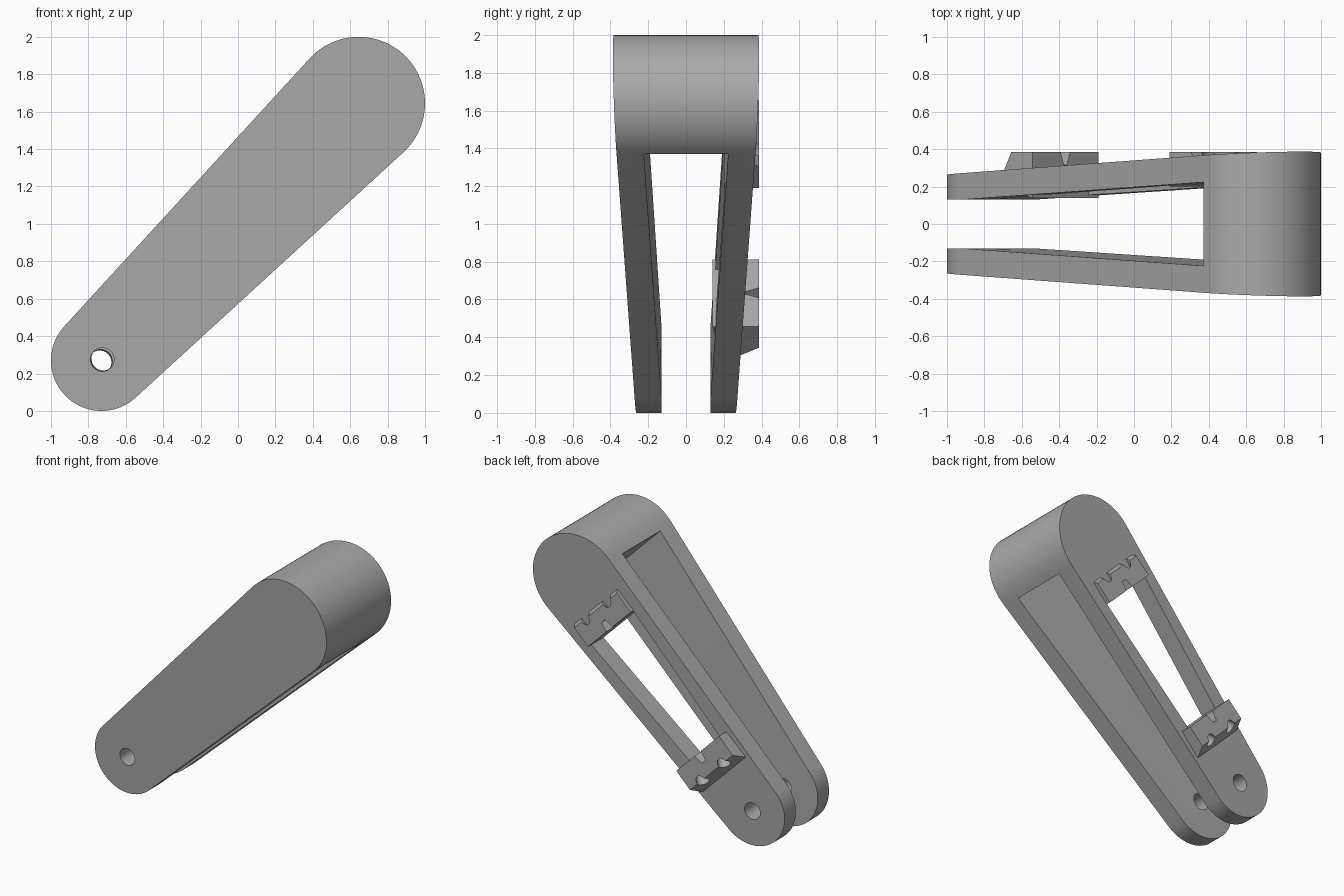
import bpy, bmesh, math
from mathutils import Matrix

if "Cube" in bpy.data.objects:
    bpy.data.objects.remove(bpy.data.objects["Cube"], do_unlink=True)

# Arm frame: local X runs along the arm from the small pivot, local Z across it
ARM = Matrix.Translation((-0.73, 0, 0.27)) @ Matrix.Rotation(math.radians(-45), 4, 'Y')
LENGTH, R_SMALL, R_BIG, SLOPE = 1.9445, 0.27, 0.355, 0.05

grey = bpy.data.materials.new("mid_grey")
grey.use_nodes = True
grey.diffuse_color = (0.4, 0.4, 0.4, 1)
grey.node_tree.nodes["Principled BSDF"].inputs["Base Color"].default_value = (0.4, 0.4, 0.4, 1)


def make_object(name, bm):
    bmesh.ops.recalc_face_normals(bm, faces=bm.faces)
    bm.transform(ARM)
    mesh = bpy.data.meshes.new(name)
    bm.to_mesh(mesh)
    bm.free()
    mesh.materials.append(grey)
    obj = bpy.data.objects.new(name, mesh)
    bpy.context.collection.objects.link(obj)
    return obj


def loft(name, ring_a, ring_b, fillet=0):
    """Solid between two matching rings, optionally with rounded rims."""
    bm = bmesh.new()
    a = [bm.verts.new(p) for p in ring_a]
    b = [bm.verts.new(p) for p in ring_b]
    caps = [bm.faces.new(a), bm.faces.new(b)]
    for i in range(len(a)):
        j = (i + 1) % len(a)
        bm.faces.new((a[i], a[j], b[j], b[i]))
    if fillet:
        rims = list({e for f in caps for e in f.edges})
        bmesh.ops.bevel(bm, geom=rims, offset=fillet, segments=5, profile=0.5,
                        affect='EDGES', clamp_overlap=True)
    return make_object(name, bm)


def across(name, profile, half):
    """Extrude an along/thickness profile across the arm."""
    return loft(name, [(u, y, -half) for u, y in profile], [(u, y, half) for u, y in profile])


def cylinder(name, centre, radius, depth, rotation):
    bm = bmesh.new()
    bmesh.ops.create_cone(bm, cap_ends=True, segments=32, radius1=radius, radius2=radius,
                          depth=depth, matrix=Matrix.Translation(centre) @ rotation)
    return make_object(name, bm)


def cut(target, cutter):
    cutter.hide_render = True
    mod = target.modifiers.new("cut", 'BOOLEAN')
    mod.operation, mod.solver, mod.object = 'DIFFERENCE', 'EXACT', cutter
    bpy.context.view_layer.objects.active = target
    bpy.ops.object.modifier_apply(modifier=mod.name)
    bpy.data.objects.remove(cutter, do_unlink=True)


def smooth(obj):
    bpy.ops.object.select_all(action='DESELECT')
    obj.select_set(True)
    bpy.context.view_layer.objects.active = obj
    bpy.ops.object.shade_smooth_by_angle(angle=math.radians(30))


# Tapered body with rounded ends, thicker towards the large end
tangent = math.pi / 2 + math.asin((R_BIG - R_SMALL) / LENGTH)
STEPS = 40
outline = []
for i in range(STEPS + 1):
    t = -tangent + 2 * tangent * i / STEPS
    outline.append((LENGTH + R_BIG * math.cos(t), R_BIG * math.sin(t)))
for i in range(STEPS + 1):
    t = tangent + 2 * (math.pi - tangent) * i / STEPS
    outline.append((R_SMALL * math.cos(t), R_SMALL * math.sin(t)))


def outer(u):
    return 0.272 + SLOPE * u


body = loft("forked_arm", [(u, -outer(u), w) for u, w in outline],
            [(u, outer(u), w) for u, w in outline], fillet=0.04)

# Slot between the two side plates
GAP, END = 0.13, 1.91
wide = GAP + 0.049 * END
cut(body, across("slot_cutter", [(-0.5, -GAP), (0, -GAP), (END, -wide),
                                 (END, wide), (0, GAP), (-0.5, GAP)], 0.6))

# Tapered window through the back plate
window = [(0.44, -0.17), (1.62, -0.25), (1.62, 0.25), (0.44, 0.17)]
cut(body, loft("window_cutter", [(u, 0.0, w) for u, w in window],
               [(u, 0.6, w) for u, w in window]))

# Pivot holes, square to each plate
for side in (-1, 1):
    tilt = Matrix.Rotation(math.radians(90 + side * 2.9), 4, 'X')
    lean = Matrix.Rotation(math.radians(side * 2.9), 4, 'Z') @ Matrix.Rotation(math.pi / 2, 4, 'X')
    cut(body, cylinder("pivot_cutter", (-0.01 * side, side * 0.2, 0), 0.063, 0.3, lean))
smooth(body)

# Mounting blocks at both ends of the window; "away" points from the window
TOP, HALF = 0.385, 0.25
for name, inner, away, base, drop in (("lower_mount", 0.515, -1, 0.14, 0.06),
                                      ("upper_mount", 1.55, 1, 0.2, 0.03)):
    far = inner + away * 0.16
    skin = outer(far) - 0.01
    block = across(name, [(inner, base), (inner, TOP), (far, TOP),
                          (far + away * drop, skin), (far + away * drop, base + 0.06),
                          (far, base + 0.03)], HALF)
    # Two slanted bores in the outer slope
    for w in (-0.125, 0.125):
        aim = Matrix.Rotation(math.radians(away * 50), 4, 'Z') @ Matrix.Rotation(math.pi / 2, 4, 'X')
        aim = Matrix.Rotation(math.radians(-away * 50), 4, 'Z') @ Matrix.Rotation(math.pi / 2, 4, 'X')
        cut(block, cylinder("bore_cutter", (far, TOP - 0.025, w), 0.045, 0.2, aim))
    # Narrow V notch on the window side
    notch = [(-0.045, TOP + 0.01), (0.045, TOP + 0.01), (0.012, TOP - 0.07), (-0.012, TOP - 0.07)]
    cut(block, loft("notch_cutter", [(inner - away * 0.02, y, w) for w, y in notch],
                    [(inner + away * 0.07, y, w * 0.5) for w, y in notch]))
    smooth(block)
